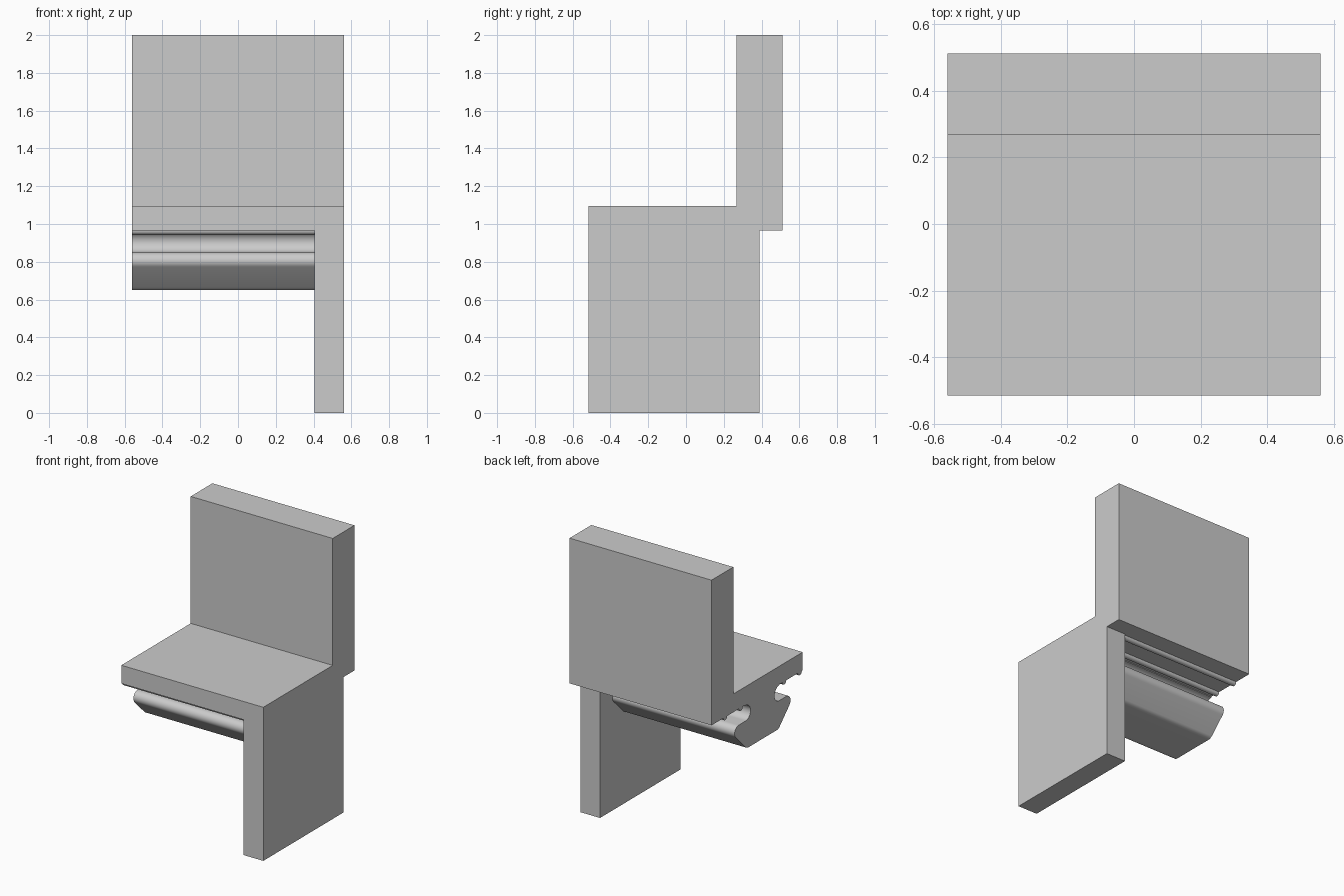
import bpy, bmesh
from math import sin, cos, radians

cube = bpy.data.objects.get("Cube")
if cube:
    bpy.data.objects.remove(cube, do_unlink=True)

grey = bpy.data.materials.new("plain grey")
grey.use_nodes = True
colour = (0.6, 0.6, 0.6, 1)
grey.diffuse_color = colour
grey.node_tree.nodes["Principled BSDF"].inputs["Base Color"].default_value = colour

LEFT, RIGHT, PLATE_IN = 0.56, -0.56, 0.405
UNDER, SEAT_TOP = 0.965, 1.095
FRONT, BACK, PLATE_BACK = -0.515, 0.512, 0.39
MID = (FRONT + PLATE_BACK) / 2  # rail centre line


def extrude(name, outline, x0, x1, smooth=False):
    """Sweep a closed (y, z) outline along x."""
    bm = bmesh.new()
    face = bm.faces.new([bm.verts.new((x0, y, z)) for y, z in outline])
    swept = bmesh.ops.extrude_face_region(bm, geom=[face])["geom"]
    verts = [v for v in swept if isinstance(v, bmesh.types.BMVert)]
    bmesh.ops.translate(bm, verts=verts, vec=(x1 - x0, 0, 0))
    bmesh.ops.recalc_face_normals(bm, faces=bm.faces)
    mesh = bpy.data.meshes.new(name)
    bm.to_mesh(mesh)
    bm.free()
    mesh.materials.append(grey)
    obj = bpy.data.objects.new(name, mesh)
    bpy.context.collection.objects.link(obj)
    if smooth:
        bpy.ops.object.select_all(action="DESELECT")
        obj.select_set(True)
        bpy.context.view_layer.objects.active = obj
        bpy.ops.object.shade_smooth_by_angle(angle=radians(35))
    return obj


def arc(y, z, r, start, end, steps=10):
    angles = [radians(start + (end - start) * i / steps) for i in range(steps + 1)]
    return [(y + r * cos(a), z + r * sin(a)) for a in angles]


# Seat and backrest in one step-shaped body
extrude("seat_and_back", [
    (FRONT, UNDER), (BACK, UNDER), (BACK, 2), (0.267, 2),
    (0.267, SEAT_TOP), (FRONT, SEAT_TOP)], RIGHT, LEFT)

# Upright plate under the left side
extrude("side_plate", [
    (FRONT, 0), (PLATE_BACK, 0), (PLATE_BACK, UNDER), (FRONT, UNDER)], PLATE_IN, LEFT)

# Hooked rail: rounded notch, lip, sloped flank and bottom corner, mirrored
half = ([(0.19, UNDER)] + arc(0.19, 0.905, 0.055, 90, 270, 16)
        + arc(0.27, 0.805, 0.045, 90, -45) + arc(0.158, 0.70, 0.05, -45, -90))
outline = half + [(-y, z) for y, z in reversed(half)]
extrude("hooked_rail", [(MID + y, z) for y, z in outline], RIGHT, PLATE_IN, True)

# Small rounded ribs under the seat
for label, offset in (("inner", 0.245), ("outer", 0.42)):
    for side, sign in (("front", -1), ("back", 1)):
        extrude(f"{side}_{label}_rib", arc(MID + sign * offset, UNDER, 0.022, 180, 360),
                RIGHT, PLATE_IN, True)
